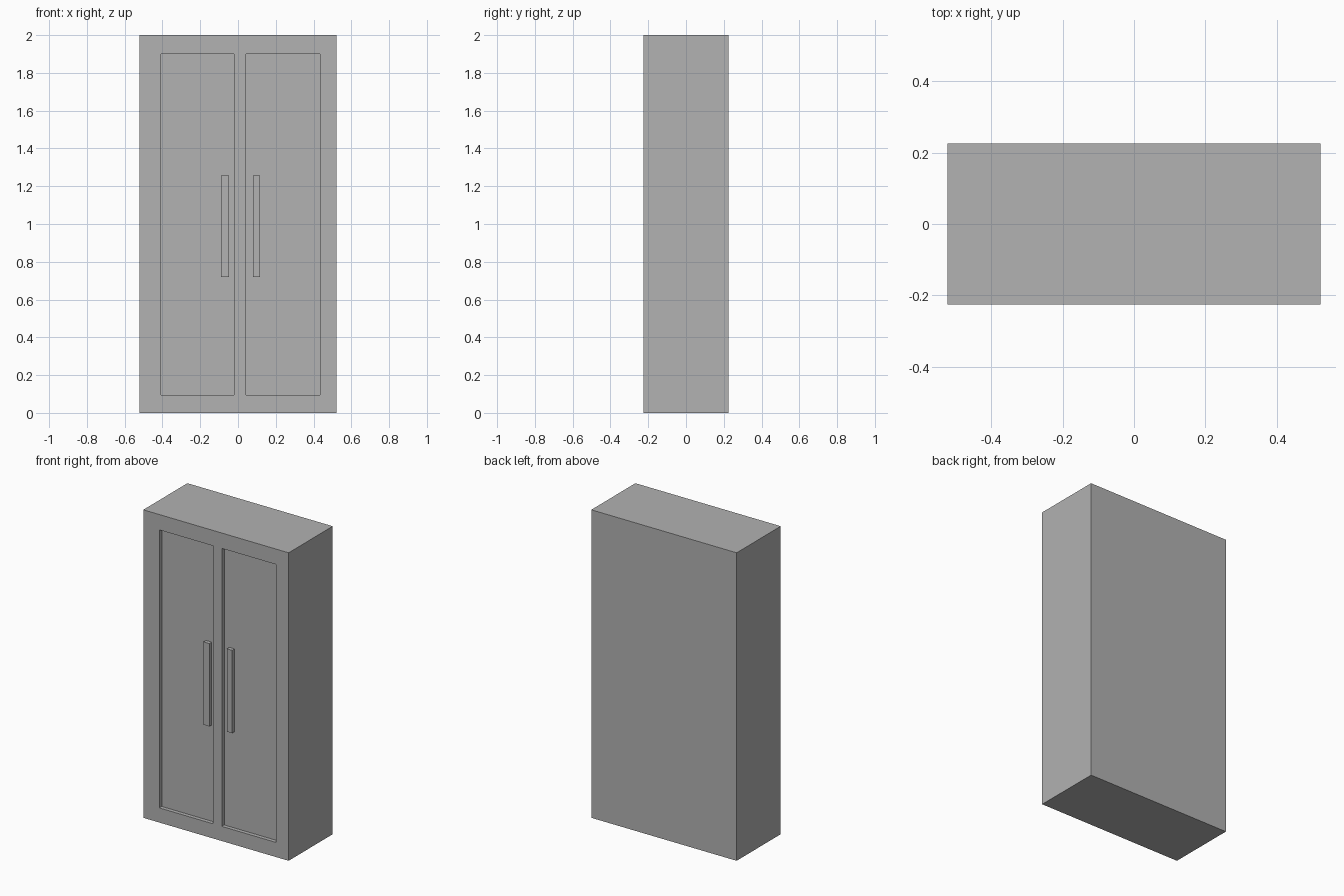
import bpy
import bmesh
from mathutils import Vector

cube = bpy.data.objects.get("Cube")
if cube:
    bpy.data.objects.remove(cube, do_unlink=True)

HALF_W, HALF_D, HEIGHT = 0.522, 0.226, 2.0
RECESS = 0.025
PANEL_Z = (0.095, 1.90)
PANELS = [(-0.407, -0.021), (0.042, 0.433)]

grey = bpy.data.materials.new("plain grey")
grey.use_nodes = True
colour = (0.445, 0.445, 0.445, 1.0)
grey.diffuse_color = colour
grey.node_tree.nodes["Principled BSDF"].inputs["Base Color"].default_value = colour


def box_bmesh(low, high):
    """Box between two opposite corners."""
    bm = bmesh.new()
    bmesh.ops.create_cube(bm, size=1.0)
    low, high = Vector(low), Vector(high)
    bmesh.ops.scale(bm, vec=high - low, verts=bm.verts)
    bmesh.ops.translate(bm, vec=(low + high) / 2, verts=bm.verts)
    return bm


def finish(bm, name):
    bmesh.ops.recalc_face_normals(bm, faces=bm.faces)
    mesh = bpy.data.meshes.new(name)
    bm.to_mesh(mesh)
    bm.free()
    mesh.materials.append(grey)
    obj = bpy.data.objects.new(name, mesh)
    bpy.context.collection.objects.link(obj)
    return obj


# Cabinet body: cut the panel outlines, then push the panels inward
bm = box_bmesh((-HALF_W, -HALF_D, 0), (HALF_W, HALF_D, HEIGHT))
cuts = [((x, 0, 0), (1, 0, 0)) for pair in PANELS for x in pair]
cuts += [((0, 0, z), (0, 0, 1)) for z in PANEL_Z]
for point, normal in cuts:
    bmesh.ops.bisect_plane(bm, geom=bm.verts[:] + bm.edges[:] + bm.faces[:],
                           plane_co=point, plane_no=normal)
bm.normal_update()


def is_panel(face):
    c = face.calc_center_median()
    return (face.normal.y < -0.9 and PANEL_Z[0] < c.z < PANEL_Z[1]
            and any(a < c.x < b for a, b in PANELS))


panels = [f for f in bm.faces if is_panel(f)]
pushed = bmesh.ops.extrude_face_region(bm, geom=panels)["geom"]
bmesh.ops.translate(bm, vec=(0, RECESS, 0),
                    verts=[v for v in pushed if isinstance(v, bmesh.types.BMVert)])
bmesh.ops.delete(bm, geom=[f for f in panels if f.is_valid], context='FACES')
bmesh.ops.recalc_face_normals(bm, faces=bm.faces)
bmesh.ops.dissolve_limit(bm, angle_limit=0.01, verts=bm.verts, edges=bm.edges)
finish(bm, "cabinet_body")

# Upright bar handles standing on the recessed panels
for name, x0, x1 in [("right_handle", -0.09, -0.048), ("left_handle", 0.079, 0.116)]:
    finish(box_bmesh((x0, -HALF_D, 0.72), (x1, -HALF_D + RECESS + 0.003, 1.258)), name)
